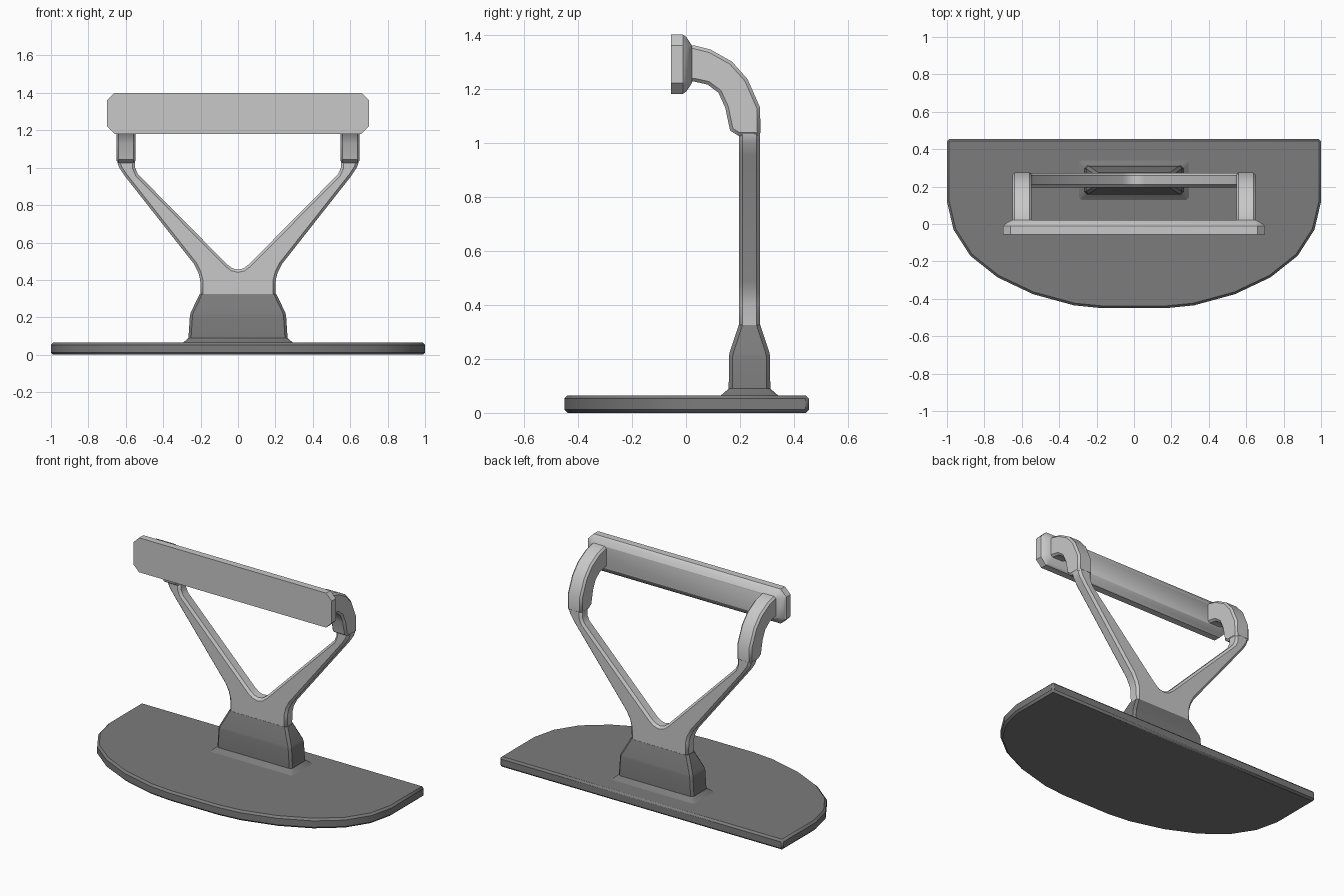
import bpy, bmesh, math

cube = bpy.data.objects.get("Cube")
if cube:
    bpy.data.objects.remove(cube, do_unlink=True)


def material(name, value):
    mat = bpy.data.materials.new(name)
    mat.use_nodes = True
    color = (value, value, value, 1)
    mat.diffuse_color = color
    bsdf = next(n for n in mat.node_tree.nodes if n.type == "BSDF_PRINCIPLED")
    bsdf.inputs["Base Color"].default_value = color
    return mat


LIGHT = material("light grey", 0.58)
DARK = material("dark grey", 0.2)


def loft(name, rings, mat, bevel=0.0):
    """Skin a stack of rings with equal point counts and cap both ends."""
    bm = bmesh.new()
    loops = [[bm.verts.new(p) for p in ring] for ring in rings]
    n = len(loops[0])
    for a, b in zip(loops, loops[1:]):
        for i in range(n):
            j = (i + 1) % n
            bm.faces.new((a[i], a[j], b[j], b[i]))
    bm.faces.new(loops[0][::-1])
    bm.faces.new(loops[-1])
    bmesh.ops.recalc_face_normals(bm, faces=bm.faces[:])
    mesh = bpy.data.meshes.new(name)
    bm.to_mesh(mesh)
    bm.free()
    mesh.materials.append(mat)
    obj = bpy.data.objects.new(name, mesh)
    bpy.context.collection.objects.link(obj)
    if bevel:
        mod = obj.modifiers.new("edge bevel", "BEVEL")
        mod.width = bevel
        mod.segments = 1
        mod.limit_method = "ANGLE"
        mod.angle_limit = math.radians(50)
    bpy.ops.object.select_all(action="DESELECT")
    obj.select_set(True)
    bpy.context.view_layer.objects.active = obj
    bpy.ops.object.shade_smooth_by_angle(angle=math.radians(30))
    return obj


def mirrored(half):
    """Close a half outline by reflecting it across x = 0."""
    return half + [(-x, v) for x, v in reversed(half) if x > 0]


def clipped_rect(hx, hy, c):
    """Rectangle with clipped corners, centred on the origin."""
    return [(hx - c, -hy), (hx, -hy + c), (hx, hy - c), (hx - c, hy),
            (c - hx, hy), (-hx, hy - c), (-hx, c - hy), (c - hx, -hy)]


# Half-round foot plate
plate = mirrored([(1, 0.455), (1, 0.12), (0.965, -0.03), (0.875, -0.17),
                  (0.73, -0.285), (0.54, -0.375), (0.32, -0.435), (0.17, -0.45)])
loft("foot_plate", [[(x, y, z) for x, y in plate] for z in (0, 0.065)], DARK, 0.012)

# Flared socket rising from the plate
POST_Y = 0.235
socket = [(0.06, 0.3, 0.112), (0.072, 0.285, 0.097), (0.09, 0.265, 0.077),
          (0.21, 0.257, 0.076), (0.225, 0.253, 0.073), (0.325, 0.205, 0.04)]
loft("socket", [[(x, y + POST_Y, z) for x, y in clipped_rect(hx, hy, 0.014)]
                for z, hx, hy in socket], DARK)

# Forked upright
fork = mirrored([(0.2, 0.3), (0.202, 0.4), (0.212, 0.44), (0.235, 0.485),
                 (0.605, 0.955), (0.635, 1.0), (0.645, 1.03), (0.645, 1.06),
                 (0.55, 1.06), (0.55, 1.0), (0.535, 0.965), (0.06, 0.485),
                 (0.03, 0.462), (0, 0.455)])
loft("forked_upright", [[(x, y, z) for x, z in fork]
                        for y in (POST_Y - 0.039, POST_Y + 0.039)], LIGHT, 0.014)

# Curved arms carrying the grip
arm = [(0.276, 1.025), (0.274, 1.13), (0.228, 1.235), (0.17, 1.3), (0.09, 1.345),
       (0.03, 1.36), (-0.02, 1.36), (-0.02, 1.225), (0.03, 1.226), (0.08, 1.215),
       (0.12, 1.185), (0.145, 1.13), (0.163, 1.045), (0.195, 1.025)]
for side, s in (("left", 1), ("right", -1)):
    loft(side + "_arm", [[(s * x, y, z) for y, z in arm] for x in (0.547, 0.65)],
         LIGHT, 0.012)

# Grip board with clipped corners and a tapered back
GRIP_Z = 1.29
grip = [(-0.055, 0.7, 0.11, 0.04), (-0.012, 0.7, 0.11, 0.04),
        (0.002, 0.688, 0.1, 0.035), (0.022, 0.653, 0.069, 0.012)]
loft("grip_board", [[(x, y, z + GRIP_Z) for x, z in clipped_rect(hx, hz, c)]
                    for y, hx, hz, c in grip], LIGHT)
